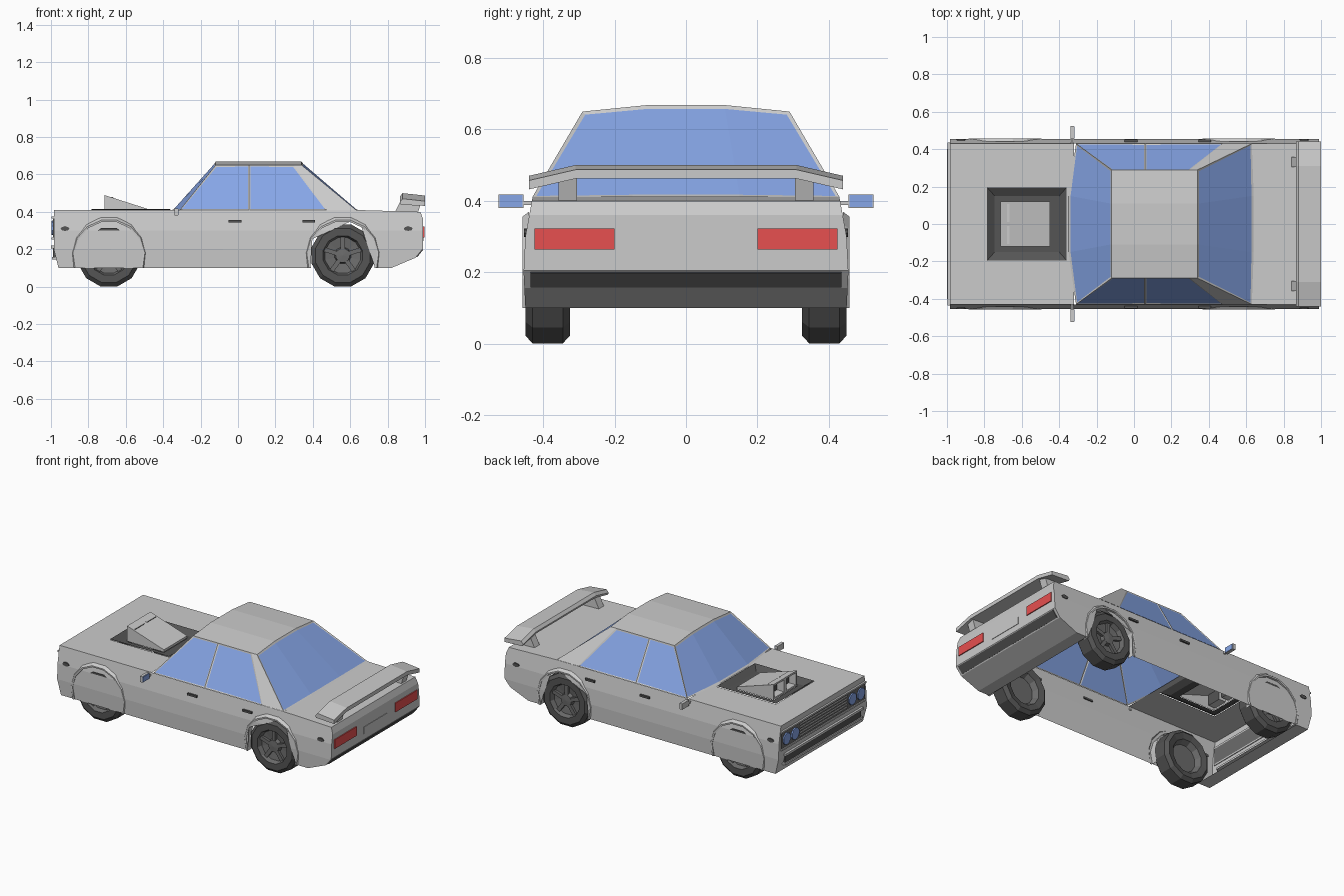
import bpy, bmesh
from math import sin, cos, pi, radians, asin

if "Cube" in bpy.data.objects:
    bpy.data.objects.remove(bpy.data.objects["Cube"])


def material(name, col):
    m = bpy.data.materials.new(name)
    m.diffuse_color = (*col, 1)
    m.use_nodes = True
    m.node_tree.nodes["Principled BSDF"].inputs["Base Color"].default_value = m.diffuse_color
    return m


GLASS = material("glass_blue", (0.24, 0.38, 0.8))
RED = material("tail_red", (0.8, 0.08, 0.08))
DARK = material("dark_grey", (0.09, 0.09, 0.09))
RIM = material("rim_grey", (0.15, 0.15, 0.15))


def finish(name, bm, *mats, recalc=True):
    if recalc:
        bmesh.ops.recalc_face_normals(bm, faces=bm.faces[:])
    me = bpy.data.meshes.new(name)
    bm.to_mesh(me)
    bm.free()
    for m in mats:
        me.materials.append(m)
    ob = bpy.data.objects.new(name, me)
    bpy.context.collection.objects.link(ob)
    return ob


def face(bm, pts, mi=0):
    f = bm.faces.new([bm.verts.new(p) for p in pts])
    f.material_index = mi
    return f


def weld(bm):
    bmesh.ops.remove_doubles(bm, verts=bm.verts[:], dist=0.0005)


def box(name, x, y, z, *mats):
    bm = bmesh.new()
    bmesh.ops.create_cube(bm, size=1)
    for v in bm.verts:
        v.co = [(a[0] + a[1]) / 2 + c * (a[1] - a[0]) for a, c in zip((x, y, z), v.co)]
    return finish(name, bm, *mats)


def pair(name, x, y, z, *mats):
    for tag, s in (("left", 1), ("right", -1)):
        box(f"{name}_{tag}", x, sorted((s * y[0], s * y[1])), z, *mats)


def disc(name, c, r, rz, depth, axis, n, *mats):
    # short prism along x or y
    bm = bmesh.new()
    bmesh.ops.create_cone(bm, cap_ends=True, segments=n, radius1=1, radius2=1, depth=1)
    for v in bm.verts:
        a, b, d = v.co.x * r, v.co.y * rz, v.co.z * depth
        v.co = (c[0] + d, c[1] + a, c[2] + b) if axis == "x" else (c[0] + a, c[1] + d, c[2] + b)
    return finish(name, bm, *mats)


WHEELS = (-0.69, 0.56)
WZ, ARCH = 0.167, 0.185


def arch(cx, r, n=9):
    a0 = -asin((WZ - 0.1) / r)
    return [(cx - r * cos(a0 + (pi - 2 * a0) * i / n), WZ + r * sin(a0 + (pi - 2 * a0) * i / n))
            for i in range(n + 1)]


def half_width(z):
    k = [(0.1, 0.45), (0.2, 0.455), (0.3, 0.45), (0.42, 0.428)]
    for (z0, y0), (z1, y1) in zip(k, k[1:]):
        if z <= z1:
            return y0 + (y1 - y0) * (z - z0) / (z1 - z0)
    return k[-1][1]


# lower body: side skins with wheel arches, nose and tail panels, open below
nose = [(-0.87, 0.1), (-0.96, 0.1), (-0.985, 0.2), (-0.985, 0.41)]
tail = [(0.74, 0.1), (0.82, 0.1), (0.95, 0.155), (0.99, 0.205), (0.99, 0.36), (0.975, 0.4), (0.63, 0.41)]
outline = [nose[1]] + arch(WHEELS[0], ARCH) + arch(WHEELS[1], ARCH) + tail[1:] + nose[:1:-1] + [nose[2]]
bm = bmesh.new()
for s in (1, -1):
    f = face(bm, [(x, s, z) for x, z in outline])
    bmesh.ops.triangulate(bm, faces=[f])
for line in (nose, tail):
    for (x0, z0), (x1, z1) in zip(line, line[1:]):
        face(bm, [(x0, -1, z0), (x0, 1, z0), (x1, 1, z1), (x1, -1, z1)])
weld(bm)
for z in (0.2, 0.3):
    bmesh.ops.bisect_plane(bm, geom=bm.verts[:] + bm.edges[:] + bm.faces[:],
                           plane_co=(0, 0, z), plane_no=(0, 0, 1))
for v in bm.verts:
    v.co.y *= half_width(v.co.z)
finish("body_shell", bm)


# rectangular rings used for the hood and its sunken frame
def ring(x0, x1, y, z):
    return [(x0, -y, z), (x1, -y, z), (x1, y, z), (x0, y, z)]


def ring_surface(name, rings, *mats):
    bm = bmesh.new()
    for a, b in zip(rings, rings[1:]):
        for i in range(4):
            j = (i + 1) % 4
            face(bm, [a[i], a[j], b[j], b[i]])
    weld(bm)
    return finish(name, bm, *mats)


opening = ring(-0.785, -0.36, 0.195, 0.41)
ring_surface("hood", [ring(-0.985, -0.32, 0.43, 0.41), opening])
ring_surface("scoop_frame", [ring(-0.785, -0.36, 0.195, 0.414), ring(-0.745, -0.40, 0.15, 0.388),
                             ring(-0.715, -0.45, 0.12, 0.388)], DARK)

# air scoop wedge with two intake openings
bm = bmesh.new()
xf, xb = -0.715, -0.45
fronts = []
for y0, y1 in ((-0.12, 0), (0, 0.12)):
    fronts.append(face(bm, [(xf, y1, 0.39), (xf, y0, 0.39), (xf, y0, 0.49), (xf, y1, 0.49)]))
    face(bm, [(xf, y0, 0.49), (xb, y0, 0.405), (xb, y1, 0.405), (xf, y1, 0.49)])
    face(bm, [(xb, y0, 0.39), (xb, y1, 0.39), (xb, y1, 0.405), (xb, y0, 0.405)])
for y in (-0.12, 0.12):
    face(bm, [(xf, y, 0.39), (xb, y, 0.39), (xb, y, 0.405), (xf, y, 0.49)])
weld(bm)
bmesh.ops.recalc_face_normals(bm, faces=bm.faces[:])
bmesh.ops.inset_individual(bm, faces=fronts, thickness=0.016)
bmesh.ops.inset_individual(bm, faces=fronts, thickness=0.001, depth=-0.05)
for f in fronts:
    f.material_index = 1
m = finish("hood_scoop", bm, None, DARK, recalc=False)

# cabin: crowned roof, screens and side windows inset into their frames
bm = bmesh.new()
roof = [(0.29, 0.65), (0.11, 0.668), (-0.11, 0.668), (-0.29, 0.65)]
base_y = [0.43, 0.15, -0.15, -0.43]
front_x, rear_x = [-0.31, -0.35, -0.35, -0.31], [0.63, 0.64, 0.64, 0.63]
screens = ([], [])
for i in range(3):
    (ya, za), (yb, zb) = roof[i], roof[i + 1]
    face(bm, [(-0.12, ya, za), (-0.12, yb, zb), (0.34, yb, zb), (0.34, ya, za)])
    for g, bx, tx in ((0, front_x, -0.12), (1, rear_x, 0.34)):
        screens[g].append(face(bm, [(bx[i], base_y[i], 0.411), (bx[i + 1], base_y[i + 1], 0.411),
                                    (tx, yb, zb), (tx, ya, za)]))
sides = []
for s in (1, -1):
    cols = [(-0.31, -0.12), (0.06, 0.06), (0.475, 0.30), (0.63, 0.34)]
    for i, ((b0, t0), (b1, t1)) in enumerate(zip(cols, cols[1:])):
        f = face(bm, [(b0, s * 0.43, 0.411), (b1, s * 0.43, 0.411), (t1, s * 0.29, 0.65), (t0, s * 0.29, 0.65)])
        if i < 2:
            sides.append(f)
weld(bm)
bmesh.ops.recalc_face_normals(bm, faces=bm.faces[:])
for group in screens:
    bmesh.ops.inset_region(bm, faces=group, thickness=0.013, depth=-0.003, use_boundary=True)
bmesh.ops.inset_individual(bm, faces=sides, thickness=0.011, depth=-0.003)
for f in screens[0] + screens[1] + sides:
    f.material_index = 1
finish("cabin", bm, None, GLASS, recalc=False)


# wheels: lathed tyre and rim, hub, spokes, arch flare
def lathe(name, prof, cx, s, n, *mats):
    bm = bmesh.new()
    for (r0, y0), (r1, y1) in zip(prof, prof[1:]):
        for i in range(n):
            a, b = [2 * pi * (i + k + 0.5) / n for k in (0, 1)]
            pts = [(r0, y0, a), (r0, y0, b), (r1, y1, b), (r1, y1, a)]
            if r0 == 0:
                pts = pts[1:]
            elif r1 == 0:
                pts = pts[:3]
            face(bm, [(cx + r * sin(t), s * y, WZ + r * cos(t)) for r, y, t in pts])
    weld(bm)
    return finish(name, bm, *mats)


tyre = [(0.11, 0.335), (0.15, 0.325), (0.172, 0.345), (0.172, 0.43), (0.15, 0.45), (0.108, 0.45)]
rim = [(0.108, 0.45), (0.098, 0.42), (0.045, 0.412), (0.038, 0.435), (0, 0.438)]
for end, cx in zip(("front", "rear"), WHEELS):
    for side, s in (("left", 1), ("right", -1)):
        tag = f"{end}_{side}"
        lathe("tyre_" + tag, tyre, cx, s, 12, DARK)
        lathe("rim_" + tag, rim, cx, s, 12, RIM)
        lathe("wheel_back_" + tag, [(0.11, 0.335), (0.09, 0.37), (0, 0.37)], cx, s, 12, RIM)
        for k in range(5):
            a = radians(72 * k)
            sp = box(f"spoke_{tag}_{k}", (-0.012, 0.012), (-0.008, 0.008), (0.03, 0.104), RIM)
            sp.location, sp.rotation_euler = (cx, s * 0.426, WZ), (0, a, 0)
        bm = bmesh.new()
        rows = [[(x, s * y, z) for x, z in arch(cx, r)]
                for r, y in ((0.207, 0.44), (0.193, 0.458), (0.183, 0.457), (0.183, 0.41))]
        for p, q in zip(rows, rows[1:]):
            for i in range(len(p) - 1):
                face(bm, [p[i], p[i + 1], q[i + 1], q[i]])
        weld(bm)
        finish("arch_flare_" + tag, bm)

# rear wing: swept cross-section with dropped ends, on two posts
bm = bmesh.new()
stations = [(-0.44, -0.03), (-0.31, 0), (0.31, 0), (0.44, -0.03)]
section = [(0.865, 0.482), (0.88, 0.50), (1.0, 0.487), (1.0, 0.462), (0.87, 0.468)]
loops = [[bm.verts.new((x, y, z + dz)) for x, z in section] for y, dz in stations]
for p, q in zip(loops, loops[1:]):
    for i in range(5):
        bm.faces.new([p[i], p[(i + 1) % 5], q[(i + 1) % 5], q[i]])
bm.faces.new(loops[0])
bm.faces.new(loops[-1])
finish("rear_wing", bm)
for side, s in (("left", 1), ("right", -1)):
    bm = bmesh.new()
    post = [(0.835, 0.39), (0.96, 0.39), (0.985, 0.468), (0.875, 0.472)]
    ends = [[bm.verts.new((x, s * y, z)) for x, z in post] for y in (0.305, 0.357)]
    bm.faces.new(ends[0])
    bm.faces.new(ends[1])
    for i in range(4):
        bm.faces.new([ends[0][i], ends[0][i - 1], ends[1][i - 1], ends[1][i]])
    finish("wing_post_" + side, bm)

# tail details
pair("tail_light", (0.98, 0.996), (0.2, 0.425), (0.263, 0.322), RED)
box("plate", (0.985, 0.993), (-0.12, 0.12), (0.243, 0.288))
band = box("rear_bumper_band", (-0.004, 0.004), (-0.435, 0.435), (-0.026, 0.026), DARK)
band.location, band.rotation_euler = (0.971, 0, 0.18), (0, radians(38.7), 0)

# nose details: grille with slats, paired headlamps, bumper with slot
box("grille", (-0.99, -0.98), (-0.43, 0.43), (0.262, 0.365), RIM)
for i in range(5):
    z = 0.275 + i * 0.018
    box(f"grille_slat_{i}", (-0.995, -0.985), (-0.24, 0.24), (z, z + 0.008))
box("grille_top_trim", (-0.997, -0.98), (-0.435, 0.435), (0.365, 0.375))
box("grille_bottom_trim", (-0.997, -0.98), (-0.435, 0.435), (0.252, 0.262))
for s in (1, -1):
    for k, y in enumerate((0.295, 0.382)):
        disc(f"headlamp_{k}_{s}", (-0.99, s * y, 0.313), 0.038, 0.038, 0.016, "x", 10, GLASS)
box("front_bumper_top", (-1.0, -0.97), (-0.4, 0.4), (0.205, 0.22))
box("front_bumper_bottom", (-0.995, -0.96), (-0.4, 0.4), (0.145, 0.158))
box("front_bumper_slot", (-0.988, -0.965), (-0.39, 0.39), (0.158, 0.205), DARK)

# side details: mirrors, handles, marker lamps
pair("mirror", (-0.34, -0.322), (0.455, 0.525), (0.38, 0.418))
pair("mirror_glass", (-0.324, -0.318), (0.458, 0.522), (0.382, 0.416), GLASS)
pair("mirror_stalk", (-0.337, -0.325), (0.425, 0.46), (0.388, 0.40))
for name, x in (("front", -0.05), ("rear", 0.345)):
    pair(name + "_door_handle", (x, x + 0.068), (0.435, 0.452), (0.343, 0.356), DARK)
for name, x in (("front", -0.925), ("rear", 0.91)):
    for s in (1, -1):
        disc(f"{name}_marker_{s}", (x, s * 0.448, 0.31), 0.024, 0.012, 0.012, "y", 8, DARK)
